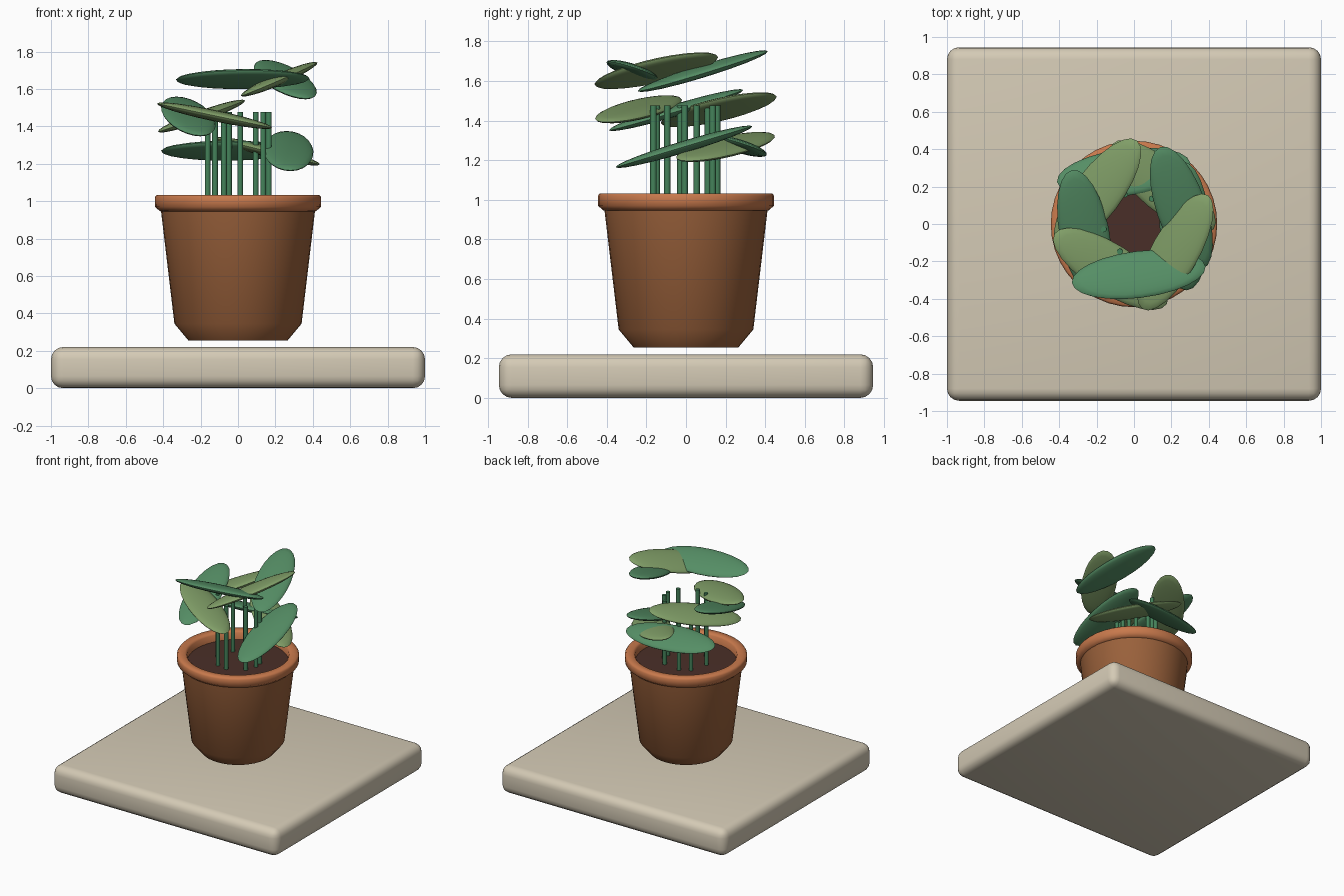
import bpy, bmesh, math
from mathutils import Matrix, Vector

if "Cube" in bpy.data.objects:
    bpy.data.objects.remove(bpy.data.objects["Cube"])


def material(name, rgb):
    # sRGB 0-255 to linear
    m = bpy.data.materials.new(name)
    m.diffuse_color = [((c / 255 + 0.055) / 1.055) ** 2.4 for c in rgb] + [1]
    m.use_nodes = True
    m.node_tree.nodes["Principled BSDF"].inputs["Base Color"].default_value = m.diffuse_color
    return m


STONE = material("pale stone", (212, 202, 181))
RIM = material("bright terracotta", (200, 121, 76))
CLAY = material("dark terracotta", (154, 97, 59))
SOIL = material("soil brown", (74, 47, 40))
GREEN = material("deep leaf green", (85, 142, 101))
OLIVE = material("light leaf green", (129, 159, 104))
STEM = material("stem green", (68, 130, 90))


def finish(name, bm, mat, angle=None):
    mesh = bpy.data.meshes.new(name)
    bmesh.ops.recalc_face_normals(bm, faces=bm.faces)
    bm.to_mesh(mesh)
    bm.free()
    mesh.materials.append(mat)
    ob = bpy.data.objects.new(name, mesh)
    bpy.context.collection.objects.link(ob)
    bpy.ops.object.select_all(action='DESELECT')
    ob.select_set(True)
    bpy.context.view_layer.objects.active = ob
    if angle:
        bpy.ops.object.shade_smooth_by_angle(angle=math.radians(angle))
    return ob


def lathe(name, profile, mat, angle, steps=40):
    bm = bmesh.new()
    verts = [bm.verts.new((r, 0, z)) for r, z in profile]
    edges = [bm.edges.new(p) for p in zip(verts, verts[1:])]
    bmesh.ops.spin(bm, geom=verts + edges, cent=(0, 0, 0), axis=(0, 0, 1),
                   angle=math.tau, steps=steps)
    bmesh.ops.remove_doubles(bm, verts=bm.verts, dist=1e-4)
    return finish(name, bm, mat, angle)


# Rounded base slab
bm = bmesh.new()
bmesh.ops.create_cube(bm, size=1, matrix=Matrix.Translation((0, 0, 0.11))
                      @ Matrix.Diagonal((2, 1.89, 0.22, 1)))
bmesh.ops.bevel(bm, geom=bm.edges[:], offset=0.065, segments=4, profile=0.5,
                affect='EDGES')
finish("base_slab", bm, STONE, 40)

# Pot body, rim and soil
lathe("pot_body", [(0, 0.255), (0.265, 0.255), (0.34, 0.345), (0.412, 0.95)], CLAY, 50)
lathe("pot_rim", [(0.408, 0.945), (0.418, 0.947), (0.444, 0.97), (0.445, 1.02),
                  (0.436, 1.033), (0.385, 1.033), (0.371, 1.02), (0.367, 0.95)], RIM, 60)
lathe("soil", [(0, 0.97), (0.37, 0.968)], SOIL, 30)

# Stems, one per leaf, in a ring
for i, deg in enumerate((-86, -35, 19, 138, 190, 243, 55, -2, 107)):
    a = math.radians(deg)
    bm = bmesh.new()
    bmesh.ops.create_cone(
        bm, cap_ends=True, segments=10, radius1=0.016, radius2=0.016, depth=0.53,
        matrix=Matrix.Translation((0.165 * math.cos(a), 0.165 * math.sin(a), 1.212)))
    finish(f"stem_{i + 1}", bm, STEM, 40)


def leaf(name, centre, heading, slope, mat):
    # Flat ellipsoid lying in a plane that rises by slope along x and y
    a = math.radians(heading)
    c, s = math.cos(a), math.sin(a)
    u = Vector((c, s, c * slope[0] + s * slope[1])).normalized()
    n = Vector((-slope[0], -slope[1], 1)).normalized()
    frame = Matrix((u, n.cross(u), n)).transposed().to_4x4()
    bm = bmesh.new()
    bmesh.ops.create_uvsphere(
        bm, u_segments=24, v_segments=12, radius=1,
        matrix=Matrix.Translation(centre) @ frame @ Matrix.Diagonal((0.36, 0.133, 0.03, 1)))
    finish(name, bm, mat, 60)


# Three tiers of three leaves
leaf("top_leaf_front", (0.025, -0.27, 1.653), 7, (0.05, -0.36), GREEN)
leaf("top_leaf_right", (0.22, -0.15, 1.652), 60, (0.40, 0.03), OLIVE)
leaf("top_leaf_back", (0.253, 0.085, 1.65), 109, (-0.09, 0.28), GREEN)
leaf("middle_leaf_back", (-0.195, 0.165, 1.455), 53, (0.34, 0.02), OLIVE)
leaf("middle_leaf_left", (-0.265, -0.05, 1.453), 101, (-0.06, 0.29), GREEN)
leaf("middle_leaf_front", (-0.125, -0.24, 1.457), 148, (-0.21, 0.0), OLIVE)
leaf("low_leaf_right", (0.27, -0.01, 1.268), 92, (0.0, 0.30), GREEN)
leaf("low_leaf_back_right", (0.155, 0.2, 1.267), 140, (-0.25, 0.0), OLIVE)
leaf("low_leaf_back_left", (-0.055, 0.275, 1.27), 8, (0.05, -0.36), GREEN)
